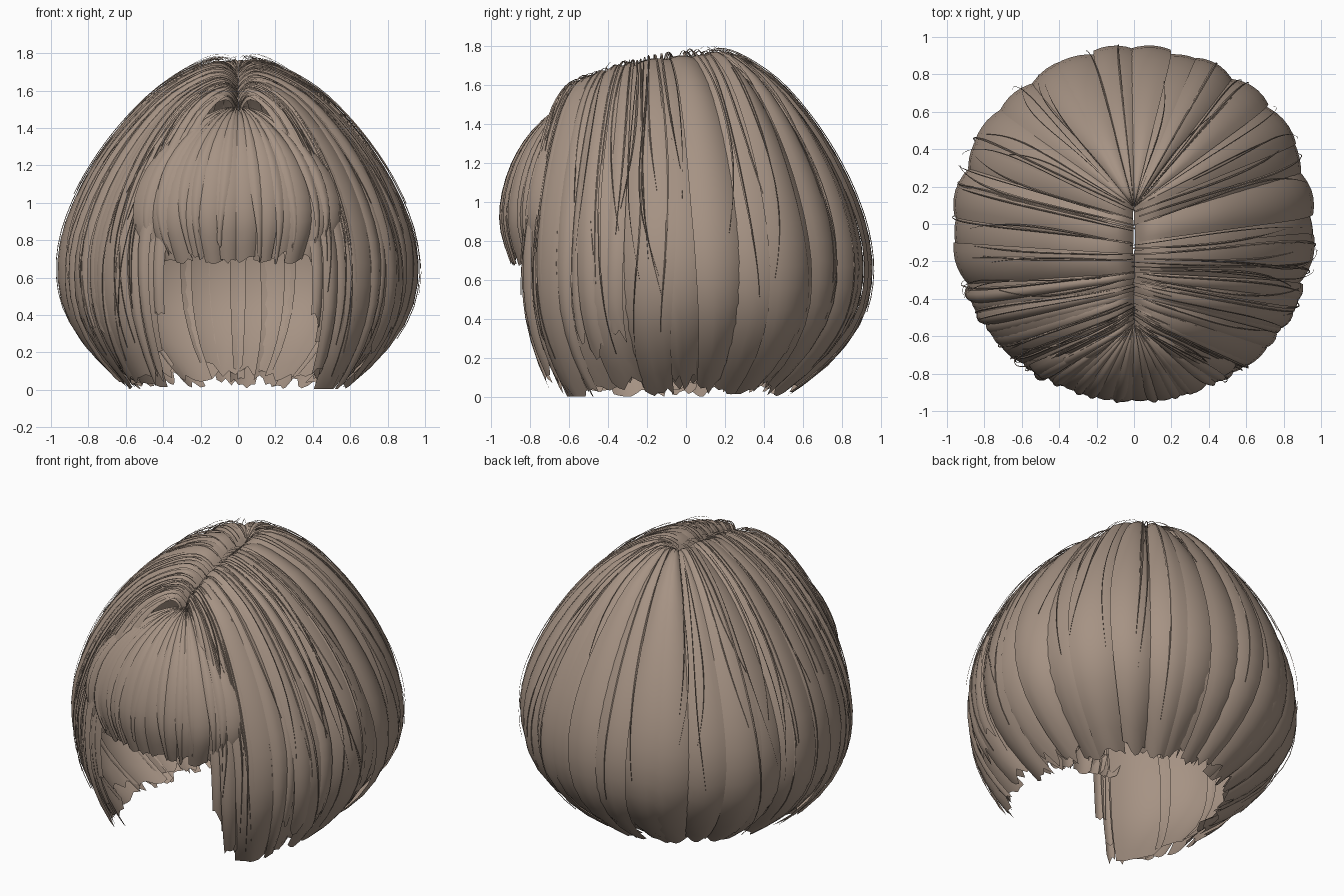
import bpy, bmesh, math, random
from mathutils import Vector

if "Cube" in bpy.data.objects:
    bpy.data.objects.remove(bpy.data.objects["Cube"])

random.seed(7)
rnd = random.uniform

hair = bpy.data.materials.new("ash brown hair")
hair.diffuse_color = (0.38, 0.29, 0.23, 1)
hair.use_nodes = True
hair.node_tree.nodes["Principled BSDF"].inputs["Base Color"].default_value = hair.diffuse_color

# (reach from parting to rim, height) along a lock, parting to hem
BOB = [(0, 1.69), (.05, 1.735), (.13, 1.75), (.27, 1.695), (.45, 1.58), (.63, 1.40), (.78, 1.2),
       (.89, 1.0), (.96, .8), (.975, .6), (.92, .4), (.76, .2), (.53, .03)]
FRINGE = [(0, 1.50), (.12, 1.50), (.38, 1.44), (.66, 1.32), (.86, 1.17), (.97, 1.0), (.97, .85), (.85, .68)]


def sample(profile, t):
    """Catmull-Rom point on a profile for t in 0..1."""
    n = len(profile) - 1
    f = min(max(t, 0), 1) * n
    i = min(int(f), n - 1)
    f -= i
    a, b, c, d = (Vector(profile[min(max(i + k, 0), n)]) for k in (-1, 0, 1, 2))
    return .5 * (2 * b + (c - a) * f + (2 * a - 5 * b + 4 * c - d) * f * f + (3 * b - a - 3 * c + d) * f ** 3)


def smooth(x):
    x = min(max(x, 0), 1)
    return x * x * (3 - 2 * x)


def hair_point(angle, t, lift, side, fringe):
    """Point on the hair shell; angle runs in degrees from the front (0) to the back (180)."""
    profile = FRINGE if fringe else BOB
    s, z = sample(profile, t)
    tan = sample(profile, t + .02) - sample(profile, t - .02)
    tan.normalize()
    a = math.radians(angle)
    out = Vector((math.sin(a) * side, -math.cos(a)))
    rim = Vector((out.x * .97, out.y * .95))
    if fringe:
        root = Vector((0, -.53))
    else:
        k = min(max((angle - 30) / 90, 0), 1)
        root = Vector((0, -.54 + .63 * k))
        z -= .19 * (1 - k) ** 2 * max(0, 1 - s)
        # lower half hangs round the neck, front locks stay further out
        low = smooth((t - .6) / .2)
        root = root.lerp(Vector((0, 0)), low)
        s += (1 - s) * .6 * max(0, math.cos(a)) * low
        z += .05 * max(0, math.cos(a)) * smooth((t - .8) / .2)
    p = root.lerp(rim, s) + out * (-tan.y * lift)
    return Vector((p.x, p.y, max(z + tan.x * lift, .004)))


def add_lock(bm, angle, half, side, t0=0, t1=1, lift=0, bulge=.025, tilt=0, taper=.8,
             sway=0, fringe=False, cols=6, rows=22, ragged=.02):
    """One ribbon of hair, arched across its width and cut raggedly at the tip."""
    cut = [rnd(-ragged, ragged) for _ in range(cols + 1)]
    grid = []
    for r in range(rows + 1):
        v = r / rows
        w = half * (1 - (1 - taper) * smooth((v - .55) / .45))
        row = []
        for c in range(cols + 1):
            u = 2 * c / cols - 1
            t = t0 + (t1 + cut[c] * v ** 6 - t0) * v
            grow = smooth(t * 3)
            up = lift + (bulge * (1 - u * u) + tilt * u) * grow
            ang = angle + u * w + sway * math.sin(v * math.pi * 1.2) * v
            row.append(bm.verts.new(hair_point(ang, t, up, side, fringe)))
        grid.append(row)
    for r in range(rows):
        for c in range(cols):
            q = [grid[r][c], grid[r + 1][c], grid[r + 1][c + 1], grid[r][c + 1]]
            bm.faces.new(q if side > 0 else q[::-1])


def finish(bm, name):
    mesh = bpy.data.meshes.new(name)
    bm.to_mesh(mesh)
    bm.free()
    ob = bpy.data.objects.new(name, mesh)
    bpy.context.collection.objects.link(ob)
    mesh.materials.append(hair)
    bpy.ops.object.select_all(action='DESELECT')
    ob.select_set(True)
    bpy.context.view_layer.objects.active = ob
    bpy.ops.object.shade_smooth_by_angle(angle=math.radians(50))


for side, label in ((1, "right"), (-1, "left")):
    # under layer closing the gaps
    bm = bmesh.new()
    for i in range(8):
        add_lock(bm, 42 + i * 18.5, 11.5, side, lift=-.035, bulge=.02, t1=rnd(.96, 1), taper=.95)
    finish(bm, label + "_under_layer")

    # broad outer locks of the bob
    bm = bmesh.new()
    for i in range(12):
        add_lock(bm, 40 + i * 12.4 + rnd(-1.5, 1.5), rnd(8, 9.5), side, lift=rnd(-.01, .006),
                 bulge=rnd(.015, .03), tilt=rnd(.008, .02) * (-1 if i % 3 else 1),
                 t1=rnd(.965, 1), taper=rnd(.75, .95), sway=rnd(-2, 2))
    finish(bm, label + "_outer_locks")

    # narrow locks layered over the front of the side hair
    bm = bmesh.new()
    for i in range(9):
        add_lock(bm, 31 + i * 4.5, rnd(2.2, 4), side, lift=rnd(0, .02), bulge=.016, t1=rnd(.86, .99),
                 taper=rnd(.5, .9), sway=rnd(-3, 3), cols=4)
    for a, end in ((27, .84), (30, .9), (33, .95)):
        add_lock(bm, a, 3.2, side, lift=-.015, bulge=.015, t1=end, taper=.6, cols=4)
    finish(bm, label + "_face_framing_locks")

    # fine strands lying on the surface
    bm = bmesh.new()
    for i in range(34):
        a = 30 + 150 * rnd(0, 1) ** 1.6
        add_lock(bm, a, rnd(.25, .6), side, t0=rnd(0, .12), t1=rnd(.45, .97), lift=rnd(.02, .036),
                 bulge=.004, taper=.1, sway=rnd(-5, 5), cols=2, rows=26, ragged=0)
    # loose flyaway hairs
    for i in range(7):
        add_lock(bm, rnd(55, 150), .2, side, t0=rnd(.1, .3), t1=rnd(.6, .8), lift=rnd(.035, .05),
                 bulge=.002, taper=.1, sway=rnd(-6, 6), cols=2, rows=20, ragged=0)
    finish(bm, label + "_fine_strands")

    # fringe locks, shorter in the middle of each side
    bm = bmesh.new()
    for a, half, end in ((3, 5.5, .98), (9, 5, 1.0), (15, 5, .95), (21, 5, 1.0), (27, 5, .97), (32, 5, .99)):
        add_lock(bm, a, half, side, t1=end, lift=rnd(-.02, .0), bulge=.02, tilt=rnd(-.012, .012),
                 taper=rnd(.6, .85), fringe=True, cols=5, rows=16, ragged=.025)
    for a in (6, 13, 18, 25, 30):
        add_lock(bm, a + rnd(-1, 1), 2, side, t1=rnd(.88, 1), lift=.008, bulge=.01, taper=.35,
                 sway=rnd(-2, 2), fringe=True, cols=3, rows=16)
    finish(bm, label + "_fringe")
